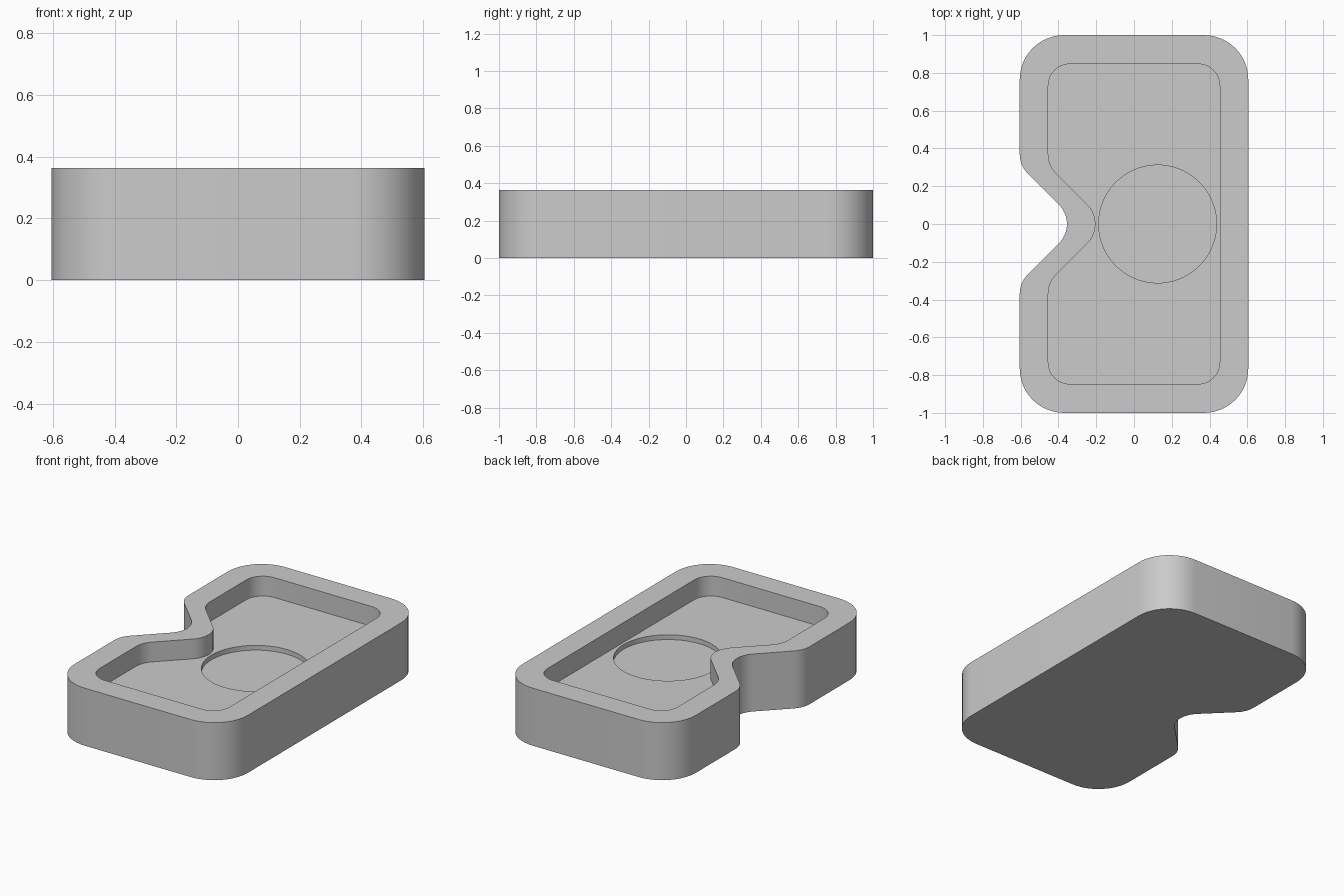
import bpy, bmesh
from math import cos, sin, pi, tan, radians
from mathutils import Vector

cube = bpy.data.objects.get("Cube")
if cube:
    bpy.data.objects.remove(cube, do_unlink=True)

HEIGHT = 0.363
FLOOR = HEIGHT - 0.125
DISC_FLOOR = FLOOR - 0.03
NOTCH_R = 0.145
SEGMENTS = 12


def rounded(corners):
    """Polygon with each (x, y, radius) corner replaced by a tangent arc."""
    points = []
    for i, (x, y, r) in enumerate(corners):
        p = Vector((x, y))
        a = (Vector(corners[i - 1][:2]) - p).normalized()
        b = (Vector(corners[(i + 1) % len(corners)][:2]) - p).normalized()
        half = a.angle(b) / 2
        centre = p + (a + b).normalized() * (r / sin(half))
        start = p + a * (r / tan(half)) - centre
        end = p + b * (r / tan(half)) - centre
        sweep = start.angle_signed(end)
        for k in range(SEGMENTS + 1):
            t = -sweep * k / SEGMENTS
            points.append(centre + Vector((start.x * cos(t) - start.y * sin(t),
                                           start.x * sin(t) + start.y * cos(t))))
    return points


def tray_outline(w, l, r, apex):
    """Rounded rectangle with a right-angled notch in its -x side."""
    shoulder = w + apex
    return rounded([(w, -l, r), (w, l, r), (-w, l, r), (-w, shoulder, NOTCH_R),
                    (apex, 0, NOTCH_R), (-w, -shoulder, NOTCH_R), (-w, -l, r)])


outer = tray_outline(0.605, 1.0, 0.235, -0.295)
inner = tray_outline(0.454, 0.847, 0.115, -0.144)
disc = [Vector((0.125 + 0.312 * cos(2 * pi * k / 72), 0.312 * sin(2 * pi * k / 72)))
        for k in range(72)]

bm = bmesh.new()


def ring(points, z):
    return [bm.verts.new((p.x, p.y, z)) for p in points]


def bridge(a, b):
    for i in range(len(a)):
        j = (i + 1) % len(a)
        bm.faces.new((a[i], a[j], b[j], b[i]))


def loop_edges(loop):
    return [bm.edges.get((loop[i - 1], loop[i])) for i in range(len(loop))]


# Outer wall, rim, pocket wall
base = ring(outer, 0)
rim_outer = ring(outer, HEIGHT)
rim_inner = ring(inner, HEIGHT)
pocket = ring(inner, FLOOR)
bridge(base, rim_outer)
bridge(rim_outer, rim_inner)
bridge(rim_inner, pocket)

# Round recess wall
recess_top = ring(disc, FLOOR)
recess_bottom = ring(disc, DISC_FLOOR)
bridge(recess_top, recess_bottom)

# Underside, recess floor and pocket floor around the recess
bm.faces.new(base[::-1])
bm.faces.new(recess_bottom)
bmesh.ops.triangle_fill(bm, use_beauty=True, normal=(0, 0, 1),
                        edges=loop_edges(pocket) + loop_edges(recess_top))
bmesh.ops.recalc_face_normals(bm, faces=bm.faces)

mesh = bpy.data.meshes.new("notched_tray")
bm.to_mesh(mesh)
bm.free()
tray = bpy.data.objects.new("notched_tray", mesh)
bpy.context.collection.objects.link(tray)

# Plain grey
grey = bpy.data.materials.new("plain_grey")
grey.use_nodes = True
colour = (0.6, 0.6, 0.6, 1)
grey.diffuse_color = colour
grey.node_tree.nodes["Principled BSDF"].inputs["Base Color"].default_value = colour
mesh.materials.append(grey)

bpy.context.view_layer.objects.active = tray
tray.select_set(True)
bpy.ops.object.shade_smooth_by_angle(angle=radians(30))
